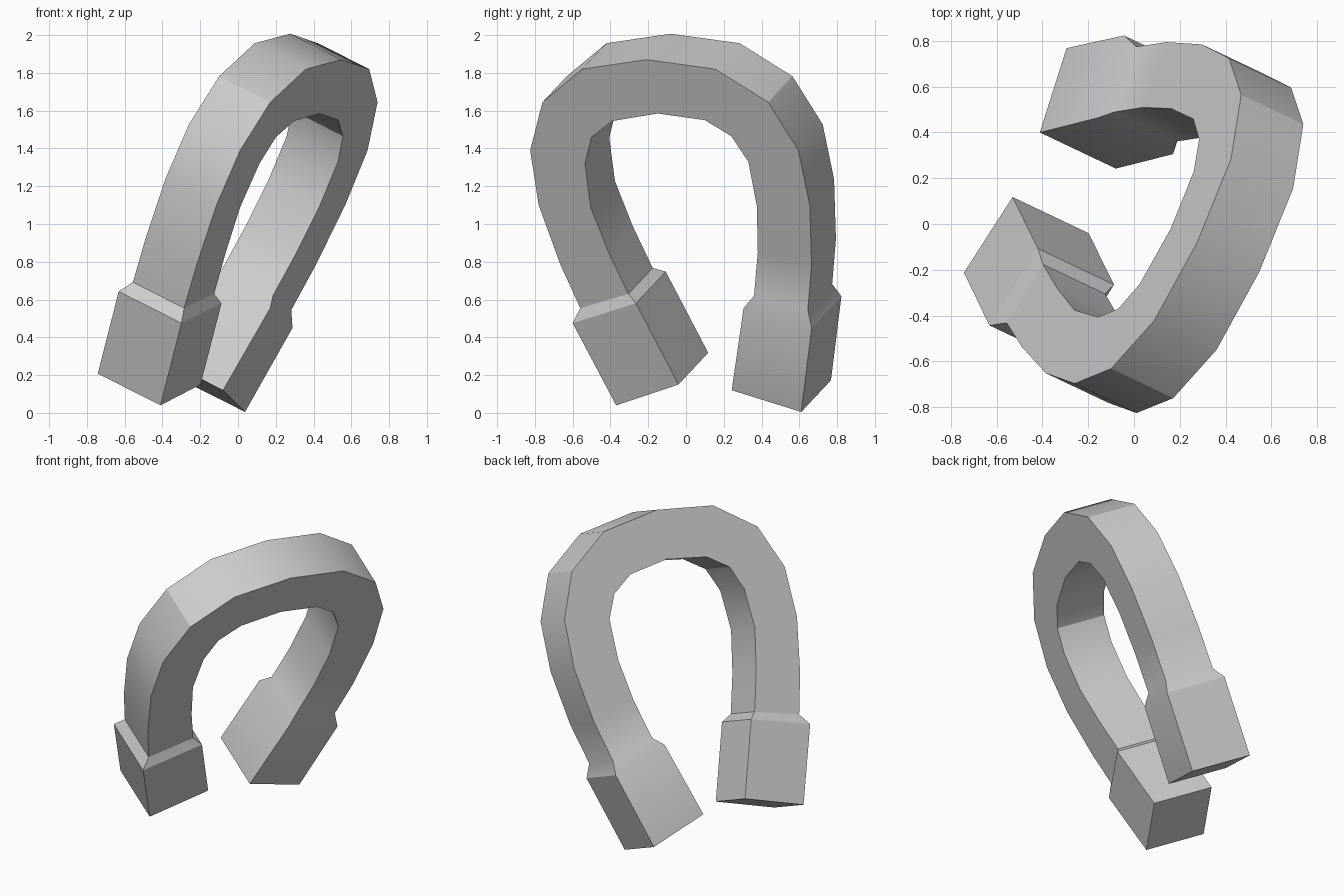
import bpy, bmesh
from mathutils import Vector

if "Cube" in bpy.data.objects:
    bpy.data.objects.remove(bpy.data.objects["Cube"])

# The horseshoe lies in a tilted plane x = A*y + B*z + offset
A, B = 0.475, 0.506
N = Vector((-1, A, B)).normalized()      # thickness direction
ARM, TIP = (-0.30, 0.33), (-0.255, 0.404)  # (plane offset, thickness)


def section(outer, inner, kind):
    """Four corners of one cross-section, from outer and inner (y, z) points."""
    offset, thick = kind
    o, i = (Vector((A * y + B * z + offset, y, z)) for y, z in (outer, inner))
    return [o, i, i + N * thick, o + N * thick]


def loft(name, sections):
    bm = bmesh.new()
    rings = [[bm.verts.new(p) for p in s] for s in sections]
    for r, q in zip(rings, rings[1:]):
        for k in range(4):
            j = (k + 1) % 4
            bm.faces.new((r[k], r[j], q[j], q[k]))
    bm.faces.new(rings[0])
    bm.faces.new(rings[-1])
    bmesh.ops.recalc_face_normals(bm, faces=bm.faces)
    me = bpy.data.meshes.new(name)
    bm.to_mesh(me)
    bm.free()
    ob = bpy.data.objects.new(name, me)
    bpy.context.collection.objects.link(ob)
    return ob


# Curved arch, (outer, inner) points from one leg to the other
arch = [
    ((-0.56, 0.555), (-0.305, 0.63)), ((-0.665, 0.785), (-0.41, 0.85)),
    ((-0.78, 1.10), (-0.505, 1.09)), ((-0.825, 1.39), (-0.535, 1.32)),
    ((-0.76, 1.645), (-0.50, 1.46)), ((-0.55, 1.82), (-0.39, 1.545)),
    ((-0.21, 1.87), (-0.15, 1.585)), ((0.155, 1.82), (0.10, 1.55)),
    ((0.435, 1.645), (0.24, 1.465)), ((0.595, 1.39), (0.33, 1.33)),
    ((0.655, 1.10), (0.375, 1.095)), ((0.665, 0.785), (0.38, 0.85)),
    ((0.645, 0.545), (0.36, 0.62)),
]
# Wider blocks on the two leg ends, joined to the arch by sloped collars
left_tip = [((-0.37, 0.04), (-0.04, 0.15)), ((-0.60, 0.475), (-0.265, 0.58))]
right_tip = [((0.665, 0.45), (0.305, 0.555)), ((0.61, 0.005), (0.242, 0.12))]

magnet = loft("horseshoe_magnet",
              [section(o, i, TIP) for o, i in left_tip]
              + [section(o, i, ARM) for o, i in arch]
              + [section(o, i, TIP) for o, i in right_tip])

# Smooth bend, crisp long edges
bpy.context.view_layer.objects.active = magnet
magnet.select_set(True)
bpy.ops.object.shade_smooth_by_angle(angle=0.524)
